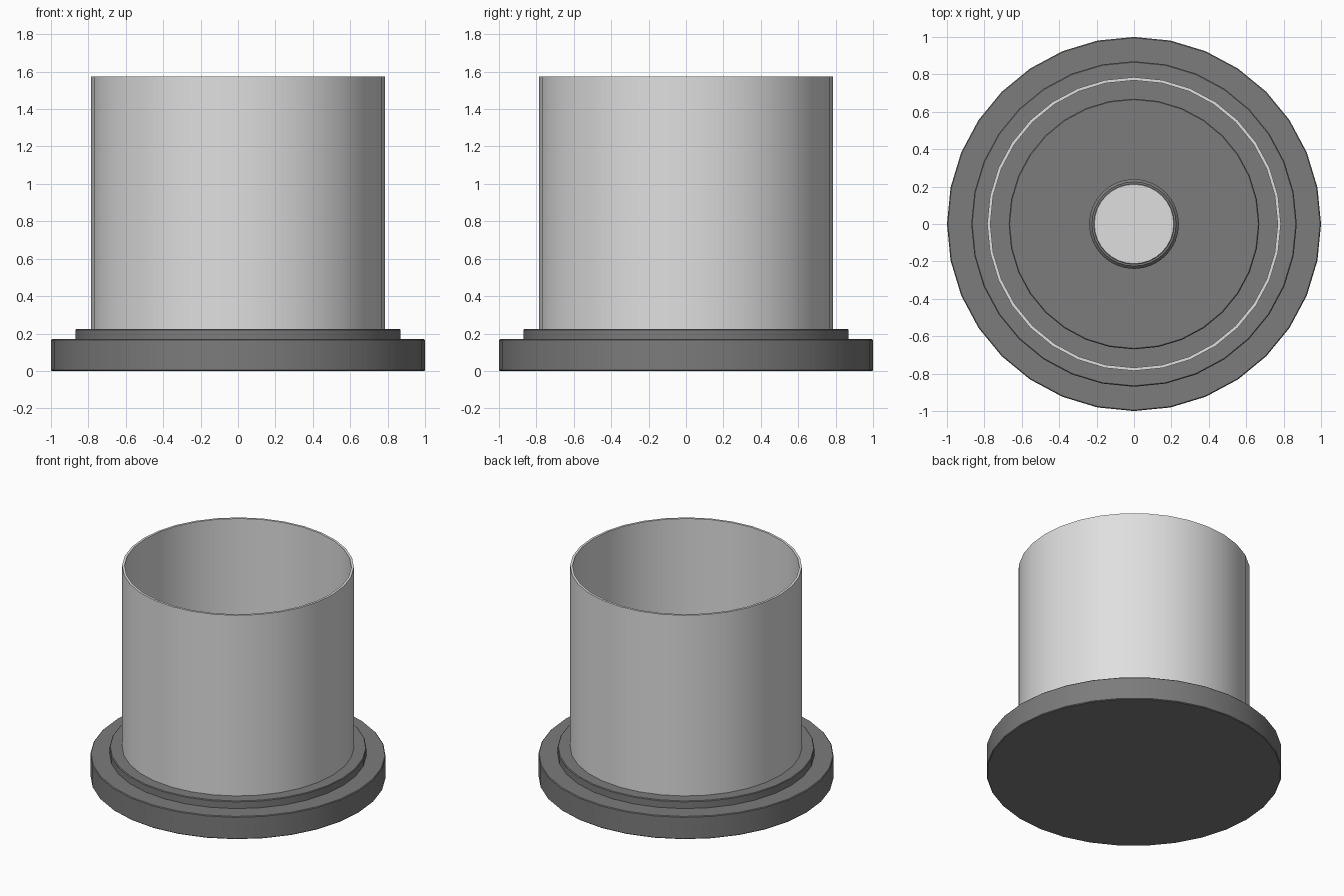
import bpy, bmesh, math

if "Cube" in bpy.data.objects:
    bpy.data.objects.remove(bpy.data.objects["Cube"])

SIDES = 32


def material(name, value):
    m = bpy.data.materials.new(name)
    m.diffuse_color = (value, value, value, 1)
    m.use_nodes = True
    m.node_tree.nodes["Principled BSDF"].inputs["Base Color"].default_value = m.diffuse_color
    return m


dark_grey = material("dark grey", 0.2)
light_grey = material("light grey", 0.74)


def lathe(name, profile, mat, closed=False):
    """Revolve an (r, z) profile about z; open ends are capped with flat discs."""
    bm = bmesh.new()
    rings = []
    for r, z in profile:
        angles = [2 * math.pi * i / SIDES for i in range(SIDES)]
        rings.append([bm.verts.new((r * math.cos(a), r * math.sin(a), z)) for a in angles])
    pairs = list(zip(rings, rings[1:]))
    if closed:
        pairs.append((rings[-1], rings[0]))
    for low, high in pairs:
        for i in range(SIDES):
            j = (i + 1) % SIDES
            bm.faces.new((low[i], low[j], high[j], high[i]))
    if not closed:
        bm.faces.new(rings[0][::-1])
        bm.faces.new(rings[-1])
    bmesh.ops.recalc_face_normals(bm, faces=bm.faces)
    mesh = bpy.data.meshes.new(name)
    bm.to_mesh(mesh)
    bm.free()
    mesh.materials.append(mat)
    obj = bpy.data.objects.new(name, mesh)
    bpy.context.collection.objects.link(obj)
    bpy.ops.object.select_all(action='DESELECT')
    obj.select_set(True)
    bpy.context.view_layer.objects.active = obj
    bpy.ops.object.shade_smooth_by_angle(angle=math.radians(30))
    return obj


def disc(name, r, z0, z1, mat, b=0.005):
    """Round plate with slightly eased edges."""
    return lathe(name, [(r - b, z0), (r, z0 + b), (r, z1 - b), (r - b, z1)], mat)


# Stepped base
disc("base_plate", 1.0, 0.0, 0.17, dark_grey)
disc("base_step", 0.87, 0.165, 0.225, dark_grey)
disc("inner_step", 0.67, 0.22, 0.27, dark_grey)

# Socket with a pale core standing in the middle
disc("socket", 0.24, 0.265, 0.42, dark_grey, 0.015)
disc("socket_core", 0.215, 0.40, 0.45, light_grey, 0.003)

# Thin open tube
lathe("tube", [(0.785, 0.2), (0.785, 1.575), (0.768, 1.575), (0.768, 0.2)],
      light_grey, closed=True)
